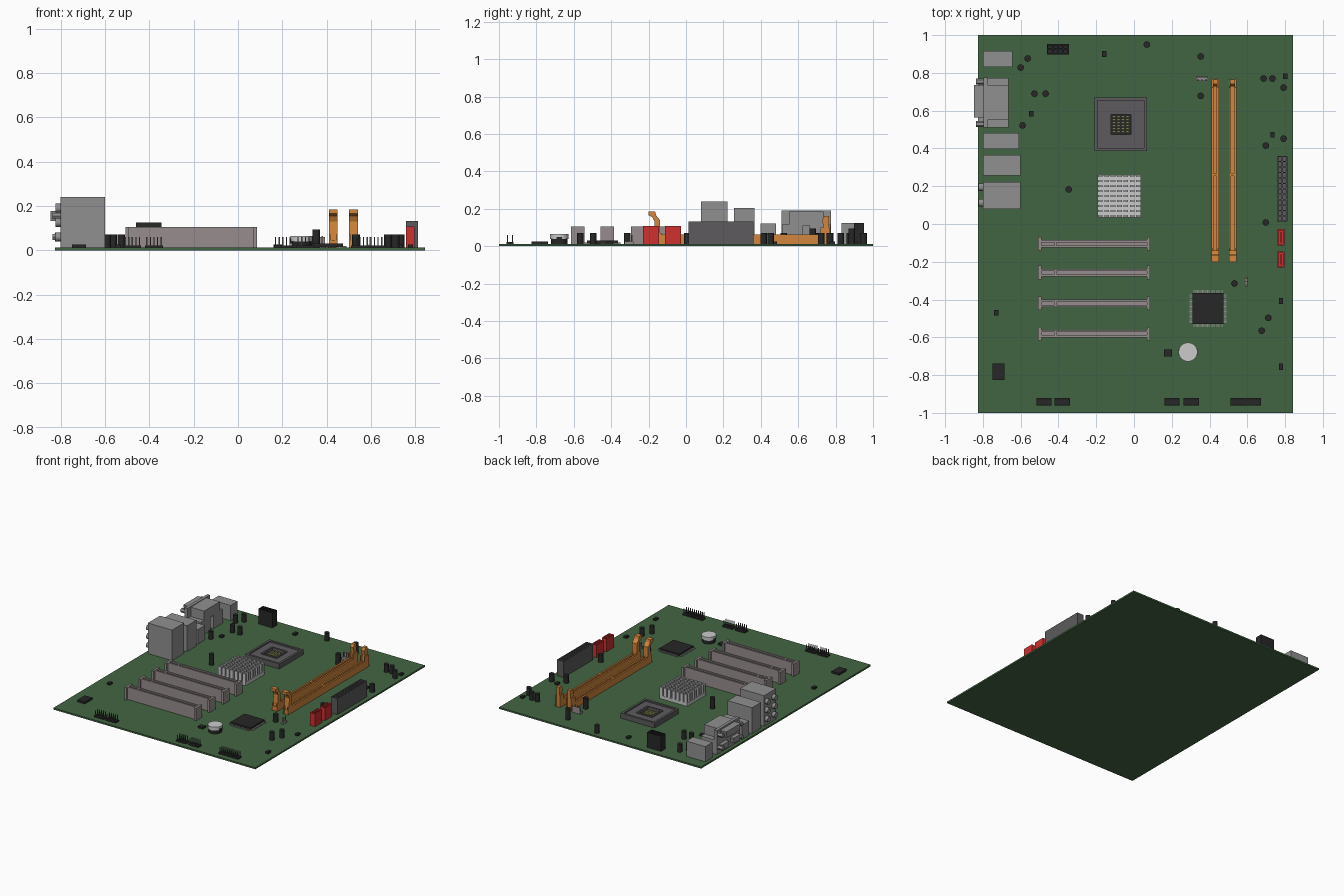
import bpy, bmesh
from math import pi
from mathutils import Matrix, Vector

T = 0.012  # top of the board
COLOURS = {
    "green": (0.055, 0.13, 0.055), "black": (0.02, 0.02, 0.02), "orange": (0.65, 0.24, 0.045),
    "red": (0.62, 0.03, 0.03), "metal": (0.28, 0.28, 0.28), "slot": (0.31, 0.27, 0.27),
    "dark_grey": (0.11, 0.105, 0.11), "silver": (0.55, 0.55, 0.55), "yellow": (0.6, 0.62, 0.2),
}
MATS = {}
for n, c in COLOURS.items():
    MATS[n] = bpy.data.materials.new(n)
    MATS[n].diffuse_color = (*c, 1)


class Part:
    """Collects boxes, cylinders and profiles into one object."""
    def __init__(self, name, colour):
        self.name, self.colour, self.bm = name, colour, bmesh.new()

    def box(self, x0, x1, y0, y1, z0, z1):
        m = Matrix.Translation(((x0 + x1) / 2, (y0 + y1) / 2, (z0 + z1) / 2))
        bmesh.ops.create_cube(self.bm, size=1, matrix=m @ Matrix.Diagonal((x1 - x0, y1 - y0, z1 - z0, 1)))
        return self

    def block(self, x, y, w, d, z0, z1):
        return self.box(x - w / 2, x + w / 2, y - d / 2, y + d / 2, z0, z1)

    def frame(self, x, y, w, d, t, z0, z1):
        for s in (-1, 1):
            self.block(x + s * (w - t) / 2, y, t, d, z0, z1)
            self.block(x, y + s * (d - t) / 2, w - 2 * t, t, z0, z1)
        return self

    def cyl(self, c, r, h, axis="z", n=16):
        rot = Matrix.Rotation(pi / 2, 4, "Y") if axis == "x" else Matrix()
        bmesh.ops.create_cone(self.bm, cap_ends=True, segments=n, radius1=r, radius2=r, depth=h,
                              matrix=Matrix.Translation(c) @ rot)
        return self

    def prism(self, pts, x0, x1):
        """Extrude a (y, z) outline along x."""
        f = self.bm.faces.new([self.bm.verts.new((x0, y, z)) for y, z in pts])
        g = bmesh.ops.extrude_face_region(self.bm, geom=[f])["geom"]
        bmesh.ops.translate(self.bm, vec=Vector((x1 - x0, 0, 0)),
                            verts=[v for v in g if isinstance(v, bmesh.types.BMVert)])
        return self

    def done(self, smooth=False):
        bmesh.ops.recalc_face_normals(self.bm, faces=self.bm.faces)
        me = bpy.data.meshes.new(self.name)
        self.bm.to_mesh(me)
        self.bm.free()
        me.materials.append(MATS[self.colour])
        ob = bpy.data.objects.new(self.name, me)
        bpy.context.collection.objects.link(ob)
        if smooth:
            bpy.context.view_layer.objects.active = ob
            ob.select_set(True)
            bpy.ops.object.shade_smooth_by_angle()
            ob.select_set(False)


Part("circuit_board", "green").box(-0.825, 0.843, -1, 1, 0, T).done()

# Expansion slots
for i, y in enumerate((-0.105, -0.257, -0.42, -0.58)):
    p = Part(f"expansion_slot_{i + 1}", "slot")
    p.box(-0.5, 0.075, y - 0.02, y + 0.02, T, 0.085)
    for s in (-1, 1):
        p.block(-0.2125, y + s * 0.014, 0.575, 0.012, 0.085, 0.105)
    for x in (-0.499, 0.077):
        p.block(x, y, 0.016, 0.072, T, 0.105)
    p.block(-0.415, y, 0.012, 0.018, 0.085, 0.105).done()

# Memory slots with one open and one closed latch
for i, x in enumerate((0.43, 0.522)):
    p = Part(f"memory_slot_{i + 1}", "orange")
    p.box(x - 0.02, x + 0.02, -0.18, 0.755, T, 0.045)
    for s in (-1, 1):
        p.block(x + s * 0.014, 0.29, 0.012, 0.93, 0.045, 0.062)
    p.block(x, 0.26, 0.018, 0.014, 0.045, 0.062)
    for y0, y1 in ((-0.185, -0.13), (0.72, 0.77)):
        for s in (-1, 1):
            p.block(x + s * 0.0165, (y0 + y1) / 2, 0.007, y1 - y0, T, 0.1 if y0 > 0 else 0.07)
    p.prism([(-0.175, T), (-0.14, T), (-0.14, 0.14), (-0.16, 0.165), (-0.165, 0.185),
             (-0.2, 0.185), (-0.2, 0.165), (-0.18, 0.155), (-0.168, 0.13)], x - 0.02, x + 0.02)
    p.prism([(0.735, T), (0.765, T), (0.765, 0.16), (0.74, 0.16), (0.728, 0.14), (0.735, 0.1)],
            x - 0.013, x + 0.013).done()

# Processor socket
cx, cy = -0.07, 0.528
Part("socket_base", "dark_grey").frame(cx, cy, 0.28, 0.285, 0.085, T, 0.04) \
    .frame(cx, cy, 0.28, 0.285, 0.016, 0.04, 0.05).frame(cx, cy, 0.13, 0.13, 0.012, 0.04, 0.047).done()
Part("socket_floor", "black").block(cx, cy, 0.115, 0.115, T, 0.02).done()
p = Part("socket_contacts", "yellow")
for i in range(4):
    for j in range(6):
        p.block(cx + (i - 1.5) * 0.024, cy + (j - 2.5) * 0.016, 0.016, 0.007, 0.02, 0.032)
p.done()

# Chipset heatsink
p = Part("heatsink", "silver").block(-0.077, 0.148, 0.23, 0.225, T, 0.035)
for i in range(7):
    for j in range(9):
        p.block(-0.077 + (i - 3) * 0.0338, 0.148 + (j - 4) * 0.0265, 0.025, 0.012, 0.035, 0.098)
p.done()

# Square chip with leads
cx, cy = 0.392, -0.447
Part("controller_chip", "black").block(cx, cy, 0.165, 0.165, 0.014, 0.03).done()
p = Part("controller_leads", "metal")
for k in range(24):
    o = (k - 11.5) * 0.0066
    for s in (-1, 1):
        p.block(cx + s * 0.088, cy + o, 0.018, 0.0035, T, 0.019)
        p.block(cx + o, cy + s * 0.088, 0.0035, 0.018, T, 0.019)
p.done()

# Coin cell and holder
Part("battery_holder", "black").cyl((0.286, -0.678, 0.026), 0.045, 0.028, n=24) \
    .block(0.286, -0.678, 0.1, 0.03, 0.03, 0.05).done(True)
Part("coin_battery", "silver").cyl((0.286, -0.678, 0.052), 0.05, 0.026, n=32).done(True)

# Small chips: x, y, width, depth
p = Part("small_chips", "black")
for x, y, w, d in ((-0.717, -0.782, 0.062, 0.088), (0.18, -0.683, 0.04, 0.036), (-0.73, -0.47, 0.024, 0.03),
                   (0.778, -0.408, 0.022, 0.032), (0.778, -0.755, 0.022, 0.034), (-0.157, 0.9, 0.024, 0.034),
                   (-0.543, 0.583, 0.024, 0.03), (0.733, 0.472, 0.022, 0.03), (0.8, 0.782, 0.024, 0.03)):
    p.block(x, y, w, d, T, 0.026)
p.done()

# Capacitors, some taller
p = Part("capacitors", "black")
for x, y in ((0.068, 0.95), (-0.563, 0.876), (-0.6, 0.828), (-0.527, 0.69), (-0.468, 0.69), (-0.59, 0.522),
             (0.686, 0.77), (0.733, 0.77), (0.792, 0.722), (0.792, 0.452), (0.698, 0.415),
             (0.698, 0.008), (0.532, -0.315), (0.711, -0.497), (0.676, -0.565)):
    p.cyl((x, y, 0.04), 0.0175, 0.06)
for x, y in ((0.353, 0.887), (0.353, 0.678), (-0.346, 0.183)):
    p.cyl((x, y, 0.052), 0.0175, 0.084)
p.done(True)

# Pin headers along the front edge
base, pins = Part("header_bases", "black"), Part("header_pins", "dark_grey")
for x0, x1, n in ((-0.517, -0.437, 5), (-0.42, -0.338, 5), (0.162, 0.242, 5), (0.263, 0.345, 5), (0.51, 0.673, 10)):
    base.box(x0, x1, -0.96, -0.922, T, 0.022)
    for k in range(n):
        x = x0 + (k + 0.5) * (x1 - x0) / n
        for y in (-0.955, -0.928):
            pins.block(x, y, 0.005, 0.005, 0.022, 0.06)
base.done()
pins.done()

# Fan headers
p = Part("fan_headers", "slot")
p.block(0.36, 0.768, 0.066, 0.024, T, 0.03).block(0.36, 0.777, 0.066, 0.006, 0.03, 0.06)
p.block(0.595, -0.305, 0.014, 0.05, T, 0.026)
for k in (-1, 0, 1):
    p.block(0.36 + k * 0.02, 0.764, 0.006, 0.006, 0.03, 0.065)
    p.block(0.595, -0.305 + k * 0.017, 0.005, 0.005, 0.026, 0.06)
p.done()

# Power connectors with open cells
p = Part("main_power_connector", "dark_grey").box(0.758, 0.812, 0.013, 0.36, T, 0.1)
p.frame(0.785, 0.1865, 0.054, 0.347, 0.006, 0.1, 0.132).block(0.785, 0.1865, 0.006, 0.335, 0.1, 0.132)
for k in range(1, 12):
    p.block(0.785, 0.013 + k * 0.0289, 0.042, 0.006, 0.1, 0.132)
p.done()
p = Part("processor_power_connector", "black").box(-0.46, -0.345, 0.898, 0.952, T, 0.1)
p.frame(-0.4025, 0.925, 0.115, 0.054, 0.006, 0.1, 0.125).block(-0.4025, 0.925, 0.103, 0.006, 0.1, 0.125)
for k in (-1, 0, 1):
    p.block(-0.4025 + k * 0.028, 0.925, 0.006, 0.042, 0.1, 0.125)
p.done()

# Red drive connectors
for i, y in enumerate((-0.07, -0.188)):
    p = Part(f"drive_connector_{i + 1}", "red").block(0.777, y, 0.04, 0.086, T, 0.075)
    p.frame(0.777, y, 0.04, 0.086, 0.008, 0.075, 0.107).block(0.779, y, 0.008, 0.055, 0.075, 0.1).done()

# Rear ports: audio stack, network stack, bus ports, keyboard port
p = Part("audio_ports", "metal").box(-0.8, -0.6, 0.08, 0.222, T, 0.24)
for y in (0.112, 0.195):
    for z in (0.06, 0.125, 0.19):
        p.cyl((-0.81, y, z), 0.02, 0.028, "x")
p.done(True)
Part("network_port", "metal").box(-0.8, -0.6, 0.257, 0.365, T, 0.205).done()
Part("bus_ports", "metal").box(-0.8, -0.61, 0.397, 0.482, T, 0.12).done()
Part("keyboard_port", "metal").box(-0.8, -0.643, 0.832, 0.915, T, 0.125).done()

# Parallel port stacked over two smaller display and serial ports
p = Part("stacked_ports", "metal")
p.box(-0.797, -0.775, 0.51, 0.775, T, 0.19).box(-0.775, -0.665, 0.55, 0.735, 0.11, 0.185)
for y0, y1 in ((0.512, 0.625), (0.66, 0.773)):
    p.box(-0.775, -0.665, y0, y1, T, 0.115)
p.prism([(0.575, 0.132), (0.725, 0.132), (0.735, 0.178), (0.565, 0.178)], -0.847, -0.797)
for c in (0.575, 0.71):
    p.prism([(c - 0.035, 0.04), (c + 0.035, 0.04), (c + 0.042, 0.08), (c - 0.042, 0.08)], -0.825, -0.797)
for y in (0.53, 0.755):
    for z in (0.06, 0.155):
        p.cyl((-0.817, y, z), 0.016, 0.04, "x", 6)
p.done()
